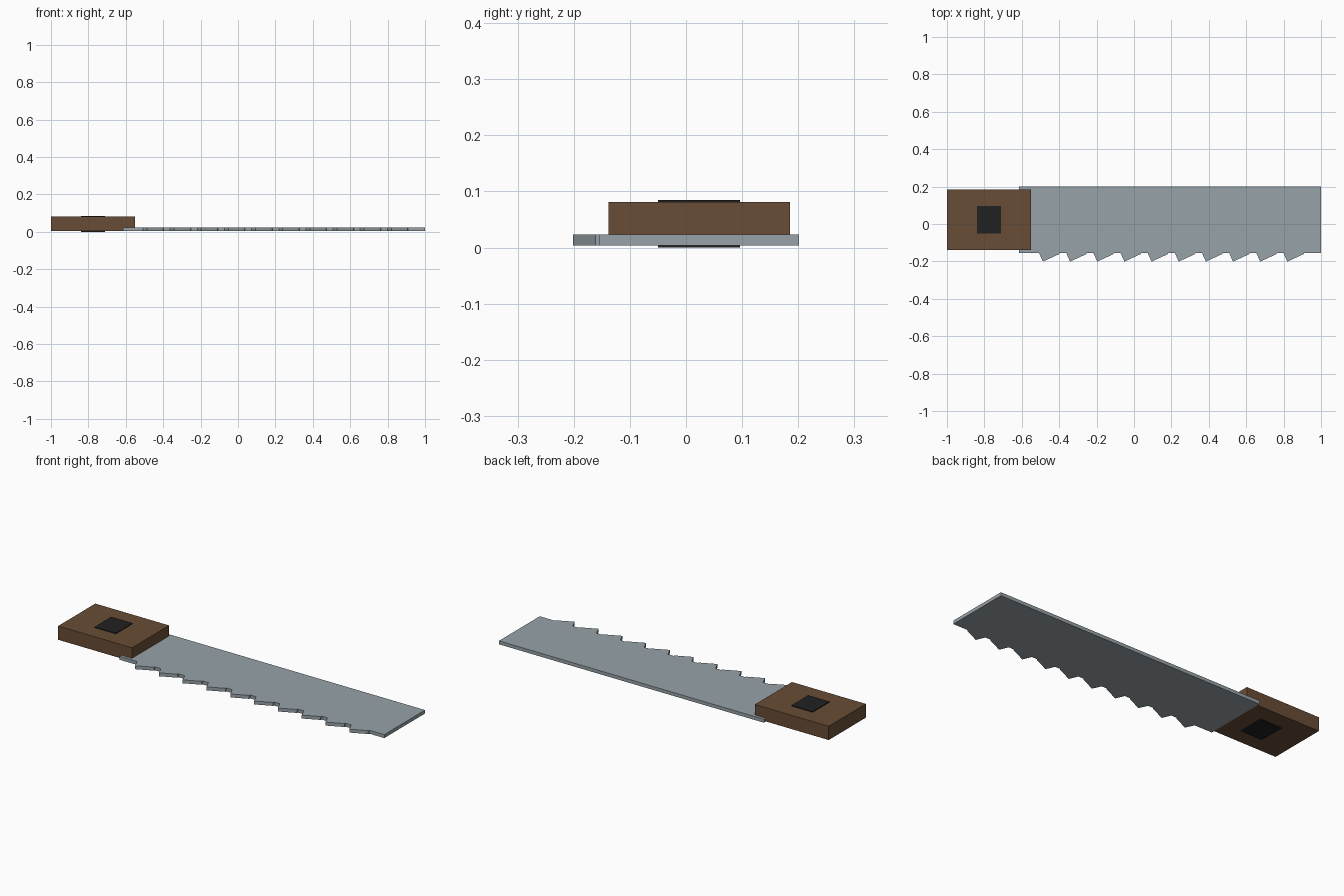
import bpy, bmesh

if "Cube" in bpy.data.objects:
    bpy.data.objects.remove(bpy.data.objects["Cube"])


def material(name, color):
    mat = bpy.data.materials.new(name)
    mat.diffuse_color = (*color, 1.0)
    mat.use_nodes = True
    mat.node_tree.nodes["Principled BSDF"].inputs["Base Color"].default_value = mat.diffuse_color
    return mat


steel = material("grey steel", (0.31, 0.36, 0.39))
wood = material("brown wood", (0.14, 0.074, 0.037))
black = material("black inlay", (0.015, 0.015, 0.015))


def slab(name, outline, z0, z1, mat):
    """Extrude a flat xy outline from z0 up to z1."""
    bm = bmesh.new()
    face = bm.faces.new([bm.verts.new((x, y, z0)) for x, y in outline])
    top = bmesh.ops.extrude_face_region(bm, geom=[face])["geom"]
    verts = [v for v in top if isinstance(v, bmesh.types.BMVert)]
    bmesh.ops.translate(bm, verts=verts, vec=(0, 0, z1 - z0))
    bmesh.ops.recalc_face_normals(bm, faces=bm.faces)
    mesh = bpy.data.meshes.new(name)
    bm.to_mesh(mesh)
    bm.free()
    mesh.materials.append(mat)
    obj = bpy.data.objects.new(name, mesh)
    bpy.context.collection.objects.link(obj)
    return obj


def rect(x0, x1, y0, y1):
    return [(x0, y0), (x1, y0), (x1, y1), (x0, y1)]


# Blade: straight back, ten raked teeth along the front edge
EDGE = -0.154
tooth = [(0.0, EDGE), (0.003, -0.161), (0.021, -0.201),
         (0.108, -0.161), (0.111, EDGE)]
outline = [(-0.615, EDGE)]
for i in range(10):
    x = -0.508 + i * 0.1452
    outline += [(x + dx, y) for dx, y in tooth]
outline += [(1.0, EDGE), (1.0, 0.201), (-0.615, 0.201)]
slab("blade", outline, 0.004, 0.023, steel)

# Handle block over the end of the blade
slab("handle", rect(-1.0, -0.55, -0.138, 0.185), 0.005, 0.081, wood)

# Dark square inlays on both sides of the handle
for name, z0, z1 in (("inlay_bottom", 0.0, 0.006), ("inlay_top", 0.079, 0.085)):
    slab(name, rect(-0.84, -0.71, -0.05, 0.096), z0, z1, black)
